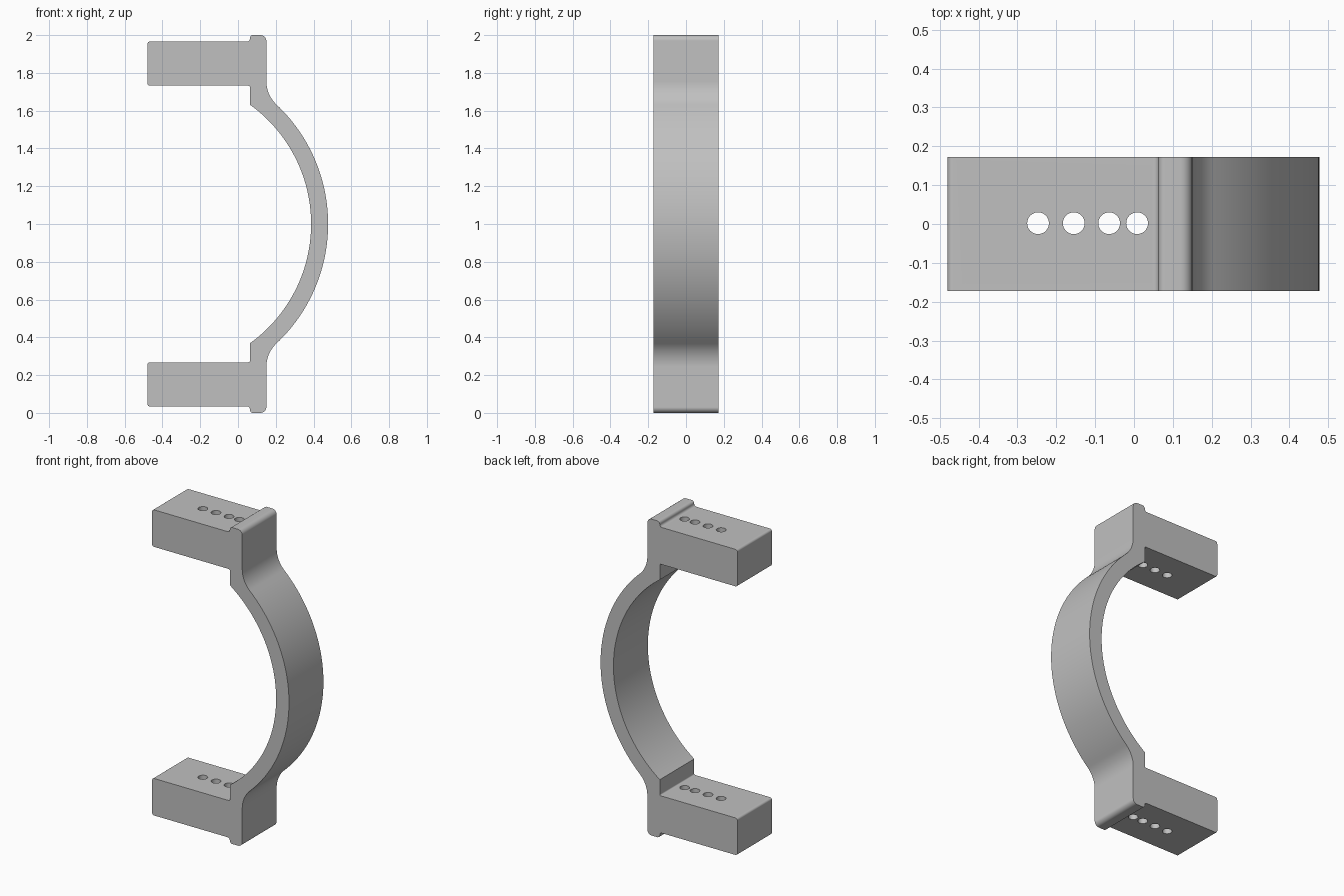
import bpy
import bmesh
from math import atan2, cos, sin, pi, sqrt
from mathutils import Vector

cube = bpy.data.objects.get("Cube")
if cube:
    bpy.data.objects.remove(cube, do_unlink=True)

HALF_WIDTH = 0.172
BOW_X, INNER_R, OUTER_R = -0.391, 0.778, 0.868   # bow centre and radii
FLARE_R = 0.17                                   # blend from bow to collar
COLLAR_IN, COLLAR_OUT = 0.063, 0.15

grey = bpy.data.materials.new("grey metal")
grey.use_nodes = True
colour = (0.53, 0.53, 0.53, 1)
grey.diffuse_color = colour
grey.node_tree.nodes["Principled BSDF"].inputs["Base Color"].default_value = colour


def arc(cx, cz, r, a0, a1, steps):
    """Points on an arc in the x-z plane."""
    angles = [a0 + (a1 - a0) * i / steps for i in range(steps + 1)]
    return [Vector((cx + r * cos(a), cz + r * sin(a))) for a in angles]


def round_corner(before, corner, after, r, steps=6):
    """Right-angled corner replaced by a quarter circle."""
    u = (before - corner).normalized()
    v = (after - corner).normalized()
    centre = corner + (u + v) * r
    return [centre - v * r * cos(t) - u * r * sin(t)
            for t in (pi / 2 * i / steps for i in range(steps + 1))]


# Upper half of the outline, z measured from the middle
flare_x = COLLAR_OUT + FLARE_R
flare_z = sqrt((OUTER_R + FLARE_R) ** 2 - (flare_x - BOW_X) ** 2)
meet = atan2(flare_z, flare_x - BOW_X)
half = arc(BOW_X, 0, OUTER_R, 0, meet, 32)
half += arc(flare_x, flare_z, FLARE_R, meet + pi, pi, 12)[1:]

corners = [
    (COLLAR_OUT, flare_z, 0), (COLLAR_OUT, 1.0, 0.03), (COLLAR_IN, 1.0, 0.017),
    (COLLAR_IN, 0.966, 0.015), (-0.48, 0.966, 0.014), (-0.48, 0.732, 0.014),
    (COLLAR_IN, 0.732, 0.008), (COLLAR_IN, 0.632, 0),
]
for a, b, c in zip(corners, corners[1:], corners[2:]):
    half += round_corner(Vector(a[:2]), Vector(b[:2]), Vector(c[:2]), b[2])
inner_end = atan2(0.632, COLLAR_IN - BOW_X)
half += arc(BOW_X, 0, INNER_R, inner_end, 0, 32)

# Mirror for the lower half, then extrude across the width
outline = half + [Vector((p.x, -p.y)) for p in reversed(half[1:-1])]
bm = bmesh.new()
face = bm.faces.new([bm.verts.new((p.x, -HALF_WIDTH, 1 + p.y)) for p in outline])
extruded = bmesh.ops.extrude_face_region(bm, geom=[face])["geom"]
moved = [g for g in extruded if isinstance(g, bmesh.types.BMVert)]
bmesh.ops.translate(bm, verts=moved, vec=(0, 2 * HALF_WIDTH, 0))
bmesh.ops.remove_doubles(bm, verts=bm.verts, dist=0.0002)
bmesh.ops.recalc_face_normals(bm, faces=bm.faces)
mesh = bpy.data.meshes.new("clamp_bracket")
bm.to_mesh(mesh)
bm.free()
mesh.materials.append(grey)
bracket = bpy.data.objects.new("clamp_bracket", mesh)
bpy.context.collection.objects.link(bracket)

# Row of bolt holes through both blocks
bm = bmesh.new()
for x in (-0.247, -0.155, -0.064, 0.008):
    drill = bmesh.ops.create_cone(bm, cap_ends=True, segments=40,
                                  radius1=0.028, radius2=0.028, depth=2.4)
    bmesh.ops.translate(bm, verts=drill["verts"], vec=(x, 0.002, 1))
drill_mesh = bpy.data.meshes.new("hole_cutter")
bm.to_mesh(drill_mesh)
bm.free()
drill_mesh.materials.append(grey)
cutter = bpy.data.objects.new("hole_cutter", drill_mesh)
cutter.hide_render = True
bpy.context.collection.objects.link(cutter)

cut = bracket.modifiers.new("bolt holes", "BOOLEAN")
cut.operation = "DIFFERENCE"
cut.solver = "EXACT"
cut.object = cutter
bpy.ops.object.select_all(action="DESELECT")
bracket.select_set(True)
bpy.context.view_layer.objects.active = bracket
bpy.ops.object.modifier_apply(modifier=cut.name)
bpy.data.objects.remove(cutter, do_unlink=True)

# Smooth curves, crisp edges, flat block faces
bpy.ops.object.shade_smooth_by_angle(angle=pi / 6)
weighted = bracket.modifiers.new("flat faces", "WEIGHTED_NORMAL")
weighted.keep_sharp = True
